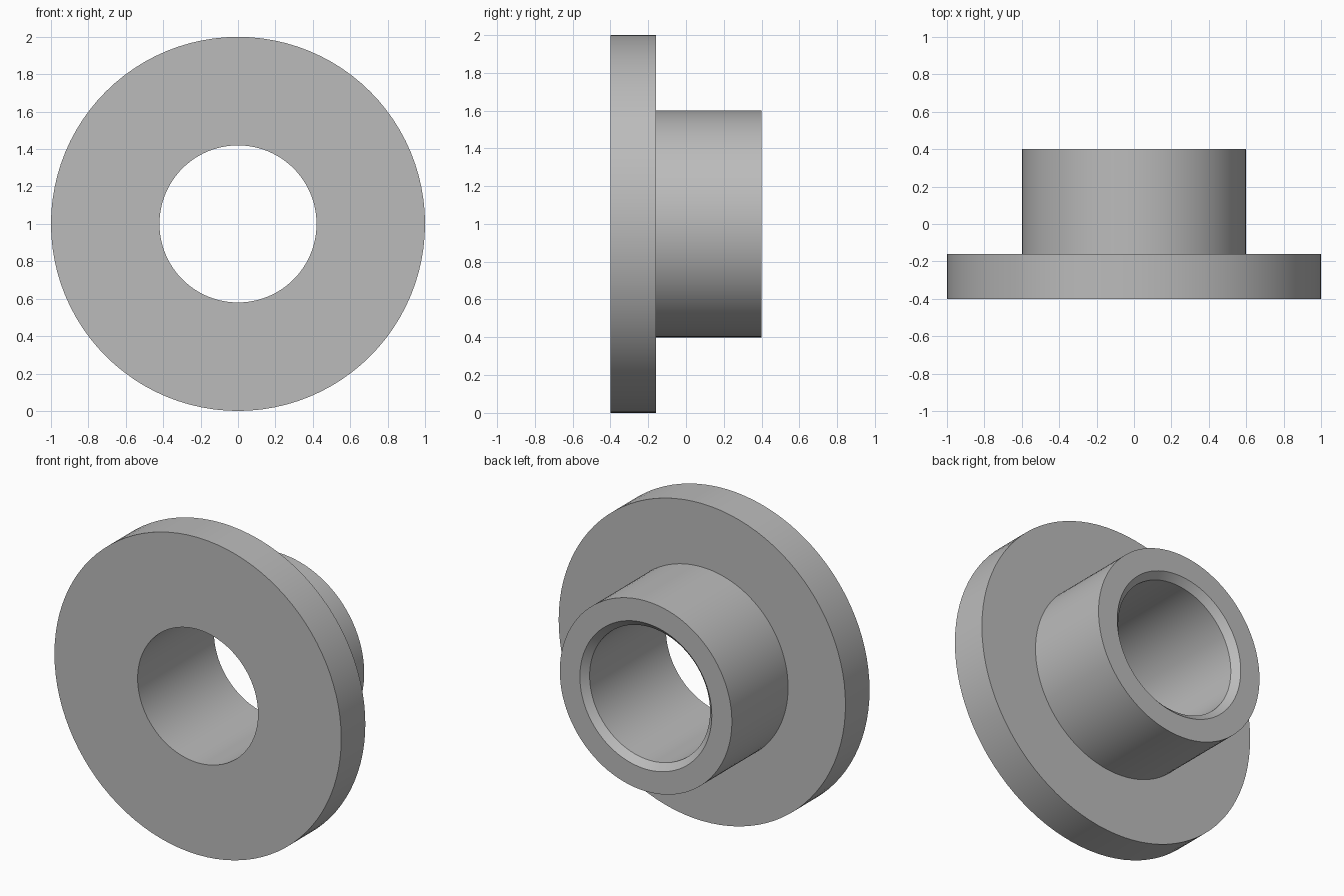
import bpy
import math
from mathutils import Matrix, Vector

cube = bpy.data.objects.get("Cube")
if cube:
    bpy.data.objects.remove(cube, do_unlink=True)

grey = bpy.data.materials.new("plain_grey")
grey.use_nodes = True
colour = (0.5, 0.5, 0.5, 1)
grey.diffuse_color = colour
grey.node_tree.nodes["Principled BSDF"].inputs["Base Color"].default_value = colour

AXIS_HEIGHT = 1.0
FRONT, STEP, BACK = -0.4, -0.16, 0.4


def lathe(name, profile, centre, segments):
    """Revolve a closed (radius, y) profile around the y direction at centre (x, z)."""
    verts, faces = [], []
    rings = []
    for radius, y in profile:
        if radius == 0:
            rings.append([len(verts)] * segments)
            verts.append((centre[0], y, centre[1]))
            continue
        rings.append(range(len(verts), len(verts) + segments))
        for i in range(segments):
            a = math.tau * i / segments
            verts.append((centre[0] + radius * math.cos(a), y, centre[1] + radius * math.sin(a)))
    for k, ring in enumerate(rings):
        following = rings[(k + 1) % len(rings)]
        for i in range(segments):
            j = (i + 1) % segments
            corners = list(dict.fromkeys((ring[i], ring[j], following[j], following[i])))
            if len(corners) > 2:
                faces.append(corners)
    mesh = bpy.data.meshes.new(name)
    mesh.from_pydata(verts, [], faces)
    mesh.materials.append(grey)
    obj = bpy.data.objects.new(name, mesh)
    bpy.context.collection.objects.link(obj)
    return obj


# Flange and hub in one turned body, with the bore chamfered at the back
flange = lathe("flanged_hub", [
    (0.42, FRONT), (1.0, FRONT), (1.0, STEP), (0.6, STEP),
    (0.6, BACK), (0.46, BACK), (0.42, BACK - 0.04),
], (0, AXIS_HEIGHT), 96)

# Three bolt holes a quarter turn apart, countersunk on the back of the flange
bpy.context.view_layer.objects.active = flange
flange.select_set(True)
for n in range(3):
    angle = math.radians(119.3 + 90 * n)
    cutter = lathe("bolt_hole_cutter", [
        (0, FRONT - 0.1), (0.098, FRONT - 0.1), (0.098, STEP - 0.022),
        (0.12, STEP), (0.12, STEP + 0.1), (0, STEP + 0.1),
    ], (0.795 * math.cos(angle), AXIS_HEIGHT + 0.795 * math.sin(angle)), 48)
    cutter.hide_render = True
    cut = flange.modifiers.new("bolt_hole", 'BOOLEAN')
    cut.operation = 'DIFFERENCE'
    cut.solver = 'EXACT'
    cut.object = cutter
    bpy.ops.object.modifier_apply(modifier=cut.name)
    bpy.data.objects.remove(cutter, do_unlink=True)

bpy.ops.object.shade_smooth_by_angle(angle=math.radians(30))
